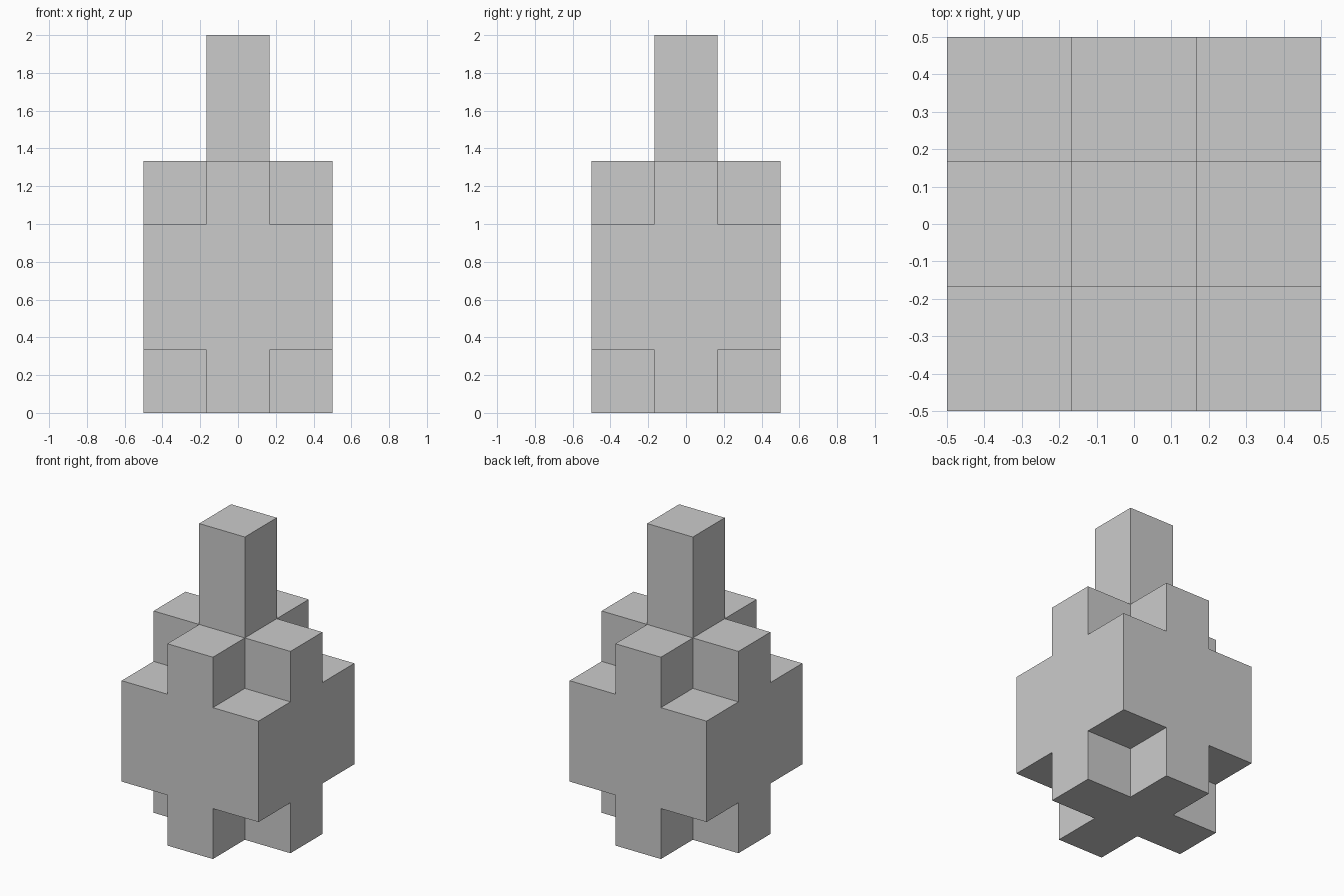
import bpy, bmesh, math
from mathutils import Vector

if "Cube" in bpy.data.objects:
    bpy.data.objects.remove(bpy.data.objects["Cube"])

U = 1 / 3  # module size: the tower is 3 x 3 x 6 modules


def filled(x, y, z):
    if max(abs(x), abs(y)) > 1:
        return False
    if z in (1, 2):                 # full square body
        return True
    if z in (0, 3):                 # plus-shaped foot and shoulder
        return x == 0 or y == 0
    return z in (4, 5) and x == y == 0   # square post


# Skin only the exposed module faces, giving one closed shell
bm = bmesh.new()
axes = [Vector(a) for a in ((1, 0, 0), (0, 1, 0), (0, 0, 1))]
for x in (-1, 0, 1):
    for y in (-1, 0, 1):
        for z in range(6):
            if not filled(x, y, z):
                continue
            c = Vector((x, y, z + 0.5))
            for i in range(3):
                u, v = axes[(i + 1) % 3] / 2, axes[(i + 2) % 3] / 2
                for s in (1, -1):
                    n = axes[i] * s
                    if filled(x + int(n.x), y + int(n.y), z + int(n.z)):
                        continue
                    m, w = c + n / 2, v * s
                    bm.faces.new([bm.verts.new(p * U) for p in
                                  (m - u - w, m + u - w, m + u + w, m - u + w)])

# Weld and merge coplanar faces into clean flat sides
bmesh.ops.remove_doubles(bm, verts=bm.verts[:], dist=1e-4)
bmesh.ops.dissolve_limit(bm, angle_limit=math.radians(1),
                         verts=bm.verts[:], edges=bm.edges[:])
bmesh.ops.recalc_face_normals(bm, faces=bm.faces[:])

mesh = bpy.data.meshes.new("stepped_tower")
bm.to_mesh(mesh)
bm.free()
bpy.context.collection.objects.link(bpy.data.objects.new("stepped_tower", mesh))
